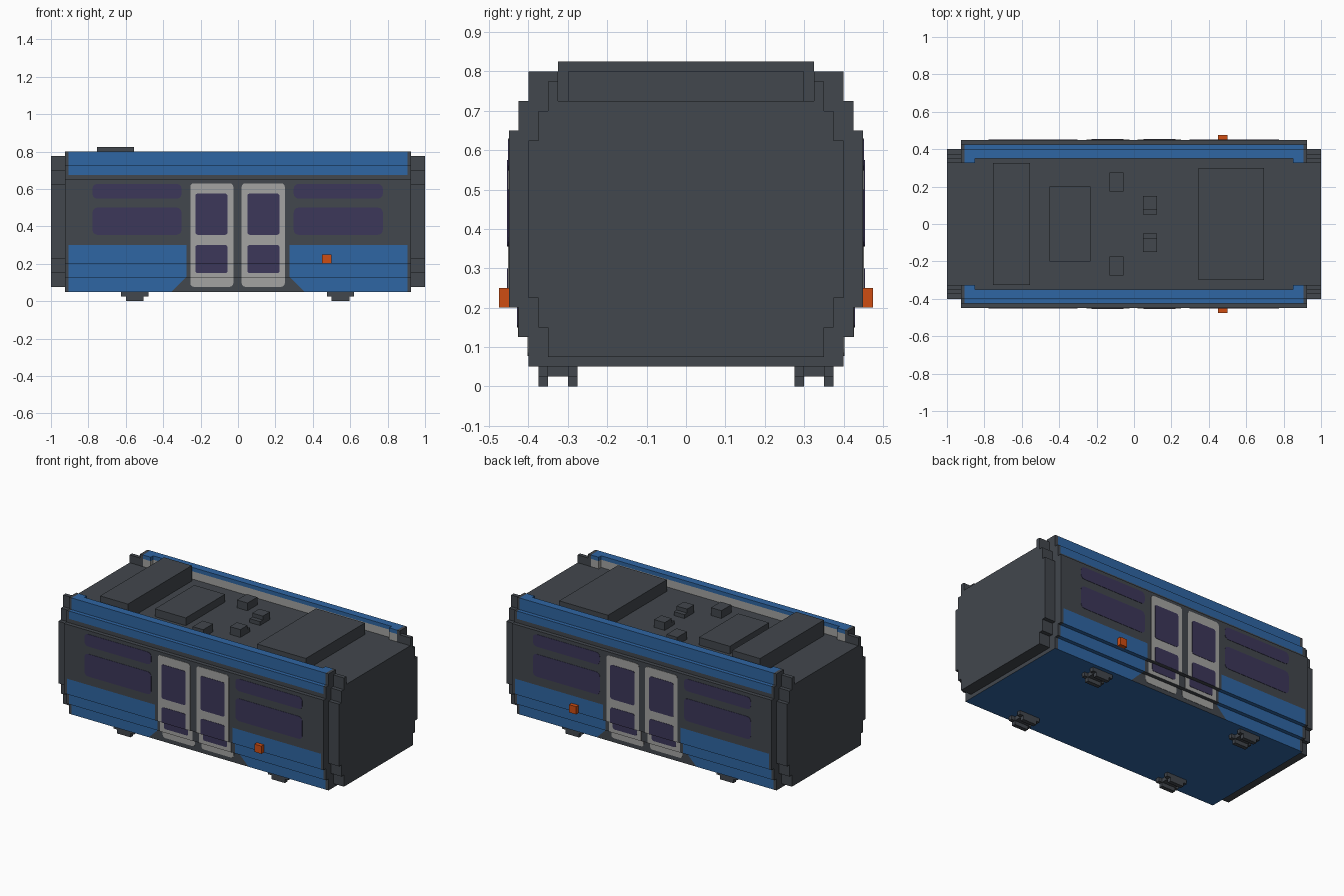
import bpy, bmesh, math
from mathutils import Vector

cube = bpy.data.objects.get("Cube")
if cube:
    bpy.data.objects.remove(cube)


def srgb(r, g, b):
    f = lambda c: c / 12.92 if c <= 0.04045 else ((c + 0.055) / 1.055) ** 2.4
    return tuple(f(c / 255) for c in (r, g, b)) + (1.0,)


def material(name, rgb):
    m = bpy.data.materials.new(name)
    m.use_nodes = True
    col = srgb(*rgb)
    m.diffuse_color = col
    bsdf = next(n for n in m.node_tree.nodes if n.type == 'BSDF_PRINCIPLED')
    bsdf.inputs["Base Color"].default_value = col
    bsdf.inputs["Roughness"].default_value = 0.8
    return m


DARK = material("charcoal", (66, 71, 77))
BLUE = material("blue paint", (47, 102, 163))
GREY = material("light grey", (164, 164, 162))
GLASS = material("dark violet glass", (60, 55, 90))
ORANGE = material("orange", (207, 77, 18))


def finish(name, bm, *mats):
    bmesh.ops.recalc_face_normals(bm, faces=bm.faces)
    mesh = bpy.data.meshes.new(name)
    bm.to_mesh(mesh)
    bm.free()
    for m in mats:
        mesh.materials.append(m)
    ob = bpy.data.objects.new(name, mesh)
    bpy.context.scene.collection.objects.link(ob)
    return ob


def add_prism(bm, pts, shift):
    """Extrude a closed outline along a vector."""
    face = bm.faces.new([bm.verts.new(p) for p in pts])
    ext = bmesh.ops.extrude_face_region(bm, geom=[face])
    verts = [v for v in ext["geom"] if isinstance(v, bmesh.types.BMVert)]
    bmesh.ops.translate(bm, vec=shift, verts=verts)


def add_box(bm, x0, x1, y0, y1, z0, z1):
    add_prism(bm, [(x0, y0, z0), (x1, y0, z0), (x1, y1, z0), (x0, y1, z0)],
              Vector((0, 0, z1 - z0)))


def add_section(bm, half, x0, x1):
    """Extrude a mirrored half cross-section (y, z) along x."""
    ring = half + [(-y, z) for y, z in reversed(half)]
    add_prism(bm, [(x0, y, z) for y, z in ring], Vector((x1 - x0, 0, 0)))


def boxes(name, mat, *dims):
    bm = bmesh.new()
    for d in dims:
        add_box(bm, *d)
    return finish(name, bm, mat)


# Car body: stepped section with a sunken roof and raised roof edges
body_half = [(.40, .05), (.40, .125), (.425, .125), (.425, .20), (.45, .20), (.45, .65),
             (.425, .65), (.425, .725), (.40, .725), (.40, .80), (.35, .80), (.35, .725)]


def paint(face):
    """0 charcoal, 1 blue, 2 grey, chosen by position and direction."""
    c, n = face.calc_center_median(), face.normal
    x, y, z = abs(c.x), abs(c.y), c.z
    if n.z < -0.9 and z < 0.06:
        return 1
    if x > 0.905 or (n.z > 0.9 and y < 0.32):
        return 0
    if z > 0.72 and y < 0.36 and n.z < 0.5:
        return 1 if z > 0.775 else 2
    if z > 0.675:
        return 1
    return 1 if z < 0.30 and x > max(0.275, 0.405 - z) else 0


def cut(bm, co, no):
    bmesh.ops.bisect_plane(bm, geom=bm.verts[:] + bm.edges[:] + bm.faces[:],
                           plane_co=co, plane_no=no)


def painted(name, bm):
    for s in (-1, 1):
        for x in (0.905, 0.275):
            cut(bm, (s * x, 0, 0), (1, 0, 0))
        cut(bm, (s * 0.405, 0, 0), (s, 0, 1))
    for z in (0.30, 0.675, 0.775):
        cut(bm, (0, 0, z), (0, 0, 1))
    bmesh.ops.recalc_face_normals(bm, faces=bm.faces)
    for f in bm.faces:
        f.material_index = paint(f)
    return finish(name, bm, DARK, BLUE, GREY)


bm = bmesh.new()
add_section(bm, body_half, -0.925, 0.925)
painted("car_body", bm)

# Thicker posts at the ends of the roof edges
bm = bmesh.new()
for sx in (-1, 1):
    for sy in (-1, 1):
        add_box(bm, sx * .85, sx * .925, sy * .325, sy * .35, .725, .80)
painted("roof_edge_posts", bm)

# Gangway at each end
end_half = [(.35, .075), (.35, .15), (.375, .15), (.375, .225), (.40, .225), (.40, .625),
            (.375, .625), (.375, .70), (.35, .70), (.35, .775), (.325, .775), (.325, .725)]
for name, s in (("left_gangway", 1), ("right_gangway", -1)):
    bm = bmesh.new()
    add_section(bm, end_half, s * .925, s * 1.0)
    finish(name, bm, DARK)

# Side bands: bottom, top, half width
BANDS = [(.05, .125, .40), (.125, .20, .425), (.20, .65, .45)]


def rounded(x0, x1, z0, z1, r):
    pts = []
    for cx, cz, a in ((x1 - r, z1 - r, 0), (x0 + r, z1 - r, 90),
                      (x0 + r, z0 + r, 180), (x1 - r, z0 + r, 270)):
        for k in range(4):
            t = math.radians(a + k * 30)
            pts.append((cx + r * math.cos(t), cz + r * math.sin(t)))
    return pts


def panels(name, mat, rects, thick, r=0.018):
    """Thin rounded plates that follow the stepped sides, on both sides."""
    bm = bmesh.new()
    for rect in rects:
        for z0, z1, w in BANDS:
            if rect[3] <= z0 or rect[2] >= z1:
                continue
            for s in (-1, 1):
                part = bmesh.new()
                part.faces.new([part.verts.new((x, s * w, z)) for x, z in rounded(*rect, r)])
                for z, d in ((z0, -1), (z1, 1)):
                    bmesh.ops.bisect_plane(part, geom=part.verts[:] + part.edges[:] + part.faces[:],
                                           plane_co=(0, 0, z), plane_no=(0, 0, d), clear_outer=True)
                for f in part.faces:
                    add_prism(bm, [v.co.copy() for v in f.verts], Vector((0, s * thick, 0)))
                part.free()
    return finish(name, bm, mat)


# Doors and glazing
panels("doors", GREY, [(-.255, -.025, .077, .63), (.02, .25, .077, .63)], 0.002)
panels("door_windows", GLASS, [(x, x + .172, z0, z1) for x in (-.228, .05)
                               for z0, z1 in ((.355, .575), (.15, .30))], 0.004, 0.012)
panels("side_windows", GLASS, [(x, x + .476, z0, z1) for x in (-.778, .298)
                               for z0, z1 in ((.355, .50), (.548, .627))], 0.002, 0.025)

# Orange side lamps
boxes("side_lamps", ORANGE, *[(.45, .50, s * .45, s * .475, .20, .25) for s in (-1, 1)])

# Roof equipment
boxes("roof_unit_rear", DARK, (-.755, -.557, -.325, .325, .72, .825))
boxes("roof_unit_middle", DARK, (-.452, -.232, -.20, .20, .72, .775))
boxes("roof_unit_front", DARK, (.346, .694, -.30, .30, .72, .80))
boxes("roof_vents", DARK, *[(-.13, -.055, s * .175, s * .275, .72, .775) for s in (-1, 1)])
boxes("roof_stepped_vents", DARK,
      *[(.047, .122, s * .05, s * .078, .72, .75) for s in (-1, 1)],
      *[(.047, .122, s * .078, s * .15, .72, .775) for s in (-1, 1)])

# Underfloor feet: two stepped rails joined by a crossbar
for cx, end in ((-.552, "right"), (.548, "left")):
    for s, side in ((-1, "front"), (1, "back")):
        dims = [(cx - .048, cx + .048, s * .30, s * .35, .025, .052)]
        for y in (.275, .35):
            dims.append((cx - .073, cx + .073, s * y, s * (y + .025), .025, .052))
            dims.append((cx - .048, cx + .048, s * y, s * (y + .025), 0, .025))
        boxes(f"{side}_{end}_foot", DARK, *dims)
